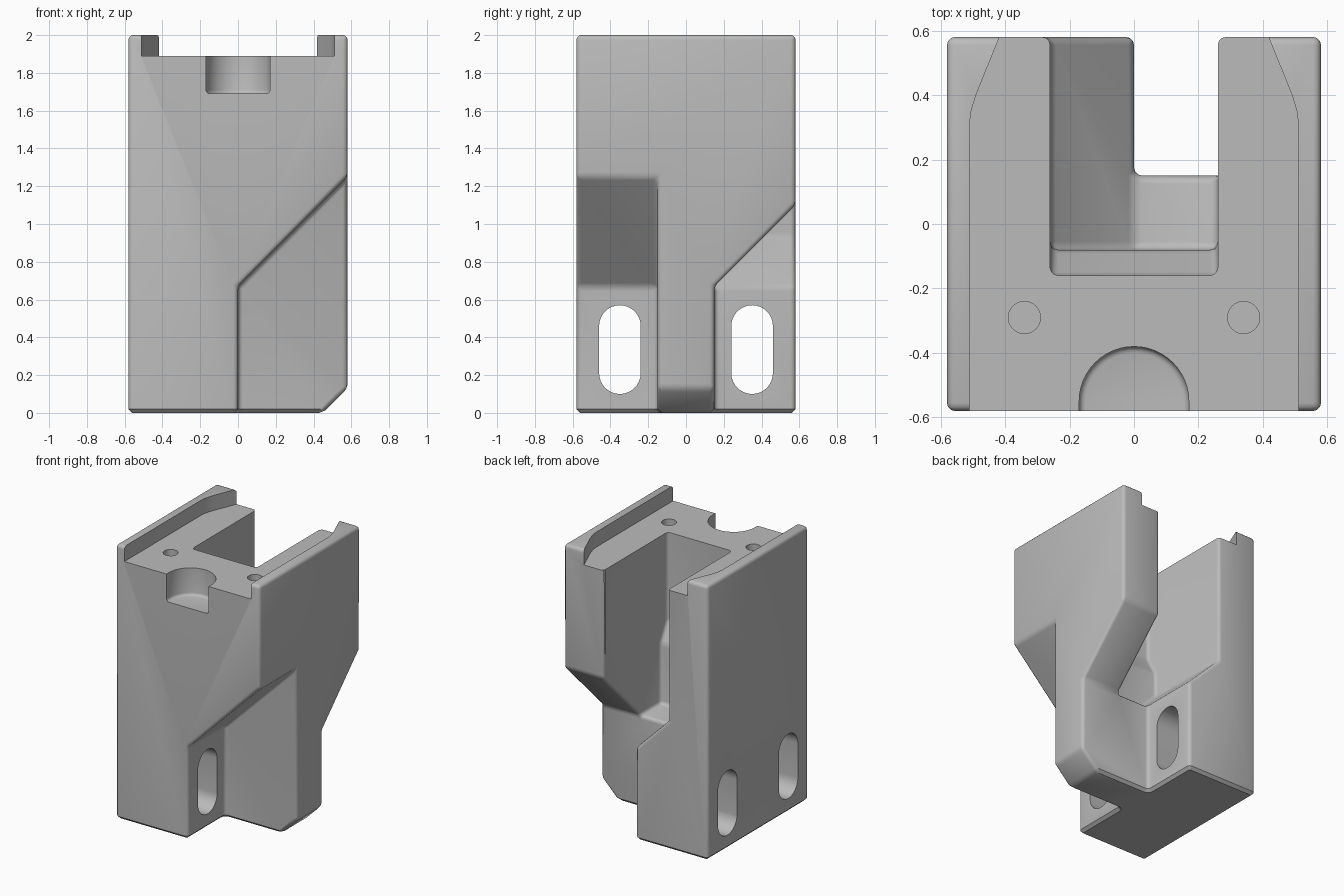
import bpy, bmesh, math
from mathutils import Vector

cube = bpy.data.objects.get("Cube")
if cube:
    bpy.data.objects.remove(cube, do_unlink=True)

HALF = 0.58

grey = bpy.data.materials.new("plain grey")
grey.use_nodes = True
colour = (0.5, 0.5, 0.5, 1)
grey.diffuse_color = colour
grey.node_tree.nodes["Principled BSDF"].inputs["Base Color"].default_value = colour


def prism(name, profile, axis, start, end, round_start=0):
    """Extrude a 2D profile along an axis; the profile uses the other two axes in order."""
    def place(p, t):
        co = list(p)
        co.insert("xyz".index(axis), t)
        return co
    bm = bmesh.new()
    low = bm.faces.new([bm.verts.new(place(p, start)) for p in profile])
    grown = bmesh.ops.extrude_face_region(bm, geom=[low], use_keep_orig=True)["geom"]
    move = Vector(place((0, 0), end - start))
    bmesh.ops.translate(bm, verts=[v for v in grown if isinstance(v, bmesh.types.BMVert)], vec=move)
    bmesh.ops.recalc_face_normals(bm, faces=bm.faces)
    if round_start:
        bmesh.ops.bevel(bm, geom=list(low.edges), offset=round_start, segments=3,
                        profile=0.5, affect="EDGES")
    mesh = bpy.data.meshes.new(name)
    bm.to_mesh(mesh)
    bm.free()
    obj = bpy.data.objects.new(name, mesh)
    bpy.context.collection.objects.link(obj)
    return obj


def rect(a0, a1, b0, b1):
    return [(a0, b0), (a1, b0), (a1, b1), (a0, b1)]


def arc(cx, cy, r, start, end, steps):
    angles = [math.radians(start + (end - start) * i / steps) for i in range(steps + 1)]
    return [(cx + r * math.cos(a), cy + r * math.sin(a)) for a in angles]


def carve(body, cutters):
    for cutter in cutters:
        mod = body.modifiers.new("cut", "BOOLEAN")
        mod.operation, mod.solver, mod.object = "DIFFERENCE", "EXACT", cutter
    bpy.context.view_layer.update()
    result = bpy.data.meshes.new_from_object(
        body.evaluated_get(bpy.context.evaluated_depsgraph_get()))
    body.modifiers.clear()
    body.data = result
    for cutter in cutters:
        bpy.data.objects.remove(cutter, do_unlink=True)


# Main block with the lower corner slanted off
block = prism("bracket_body", [(-HALF, 0), (0.45, 0), (HALF, 0.13), (HALF, 2), (-HALF, 2)],
              "y", -HALF, HALF)

# Large cuts: the two undercuts beside the rib, and the stepped rear pocket
carve(block, [
    prism("front_undercut", [(0, -1), (0, 0.67), (1, 1.67), (1, -1)], "y", -1, -0.15),
    prism("rear_undercut", [(0.15, -1), (0.15, 0.67), (1, 1.52), (1, -1)], "x", 0, 1),
    prism("pocket_upper", [(-0.16, 3), (-0.16, 1.25), (-0.08, 1.11), (1, 1.11), (1, 3)],
          "x", -0.26, 0.26),
    prism("pocket_lower", [(-0.26, 1.5), (-0.26, 0.93), (0, 0.67), (0.26, 0.67), (0.26, 1.5)],
          "y", -0.08, 1),
])

# Round the edges, then chamfer the base outline
bm = bmesh.new()
bm.from_mesh(block.data)
bmesh.ops.remove_doubles(bm, verts=bm.verts, dist=0.0005)
bmesh.ops.dissolve_limit(bm, angle_limit=0.01, verts=bm.verts, edges=bm.edges)


def on_base(edge):
    return all(v.co.z < 0.001 for v in edge.verts)


def sharp(edge):
    return len(edge.link_faces) == 2 and edge.calc_face_angle() > math.radians(25)


bmesh.ops.bevel(bm, geom=[e for e in bm.edges if sharp(e) and not on_base(e)], offset=0.025,
                segments=3, profile=0.5, affect="EDGES", clamp_overlap=True)
bmesh.ops.bevel(bm, geom=[e for e in bm.edges if sharp(e) and on_base(e)], offset=0.02,
                segments=1, affect="EDGES", clamp_overlap=True)
bmesh.ops.recalc_face_normals(bm, faces=bm.faces)
bm.to_mesh(block.data)
bm.free()

# Crisp cuts: recessed deck, front notch, screw holes and long slots
right_rail = [(0.51, -1), (0.51, 0.31), (0.505, 0.35), (0.49, 0.4), (0.34, 0.77)]
deck = right_rail + [(-x, y) for x, y in reversed(right_rail)]
notch = [(0.17, -0.8)] + arc(0, -0.55, 0.17, 0, 180, 24) + [(-0.17, -0.8)]
cutters = [
    prism("deck_recess", deck, "z", 1.89, 3),
    prism("front_notch", notch, "z", 1.69, 2.5, round_start=0.02),
]
for side in (-1, 1):
    hole = arc(side * 0.34, -0.29, 0.05, 0, 360, 24)[:-1]
    cutters.append(prism("screw_hole", hole, "z", 1.6, 2.5))
    slot = (arc(side * 0.35, 0.46, 0.11, 0, 180, 16)
            + arc(side * 0.35, 0.21, 0.11, 180, 360, 16))
    cutters.append(prism("side_slot", slot, "x", -1, 0.3))
carve(block, cutters)

# Finish
block.data.materials.clear()
block.data.materials.append(grey)
for poly in block.data.polygons:
    poly.material_index = 0
bpy.ops.object.select_all(action="DESELECT")
block.select_set(True)
bpy.context.view_layer.objects.active = block
bpy.ops.object.shade_smooth_by_angle(angle=math.radians(32))
